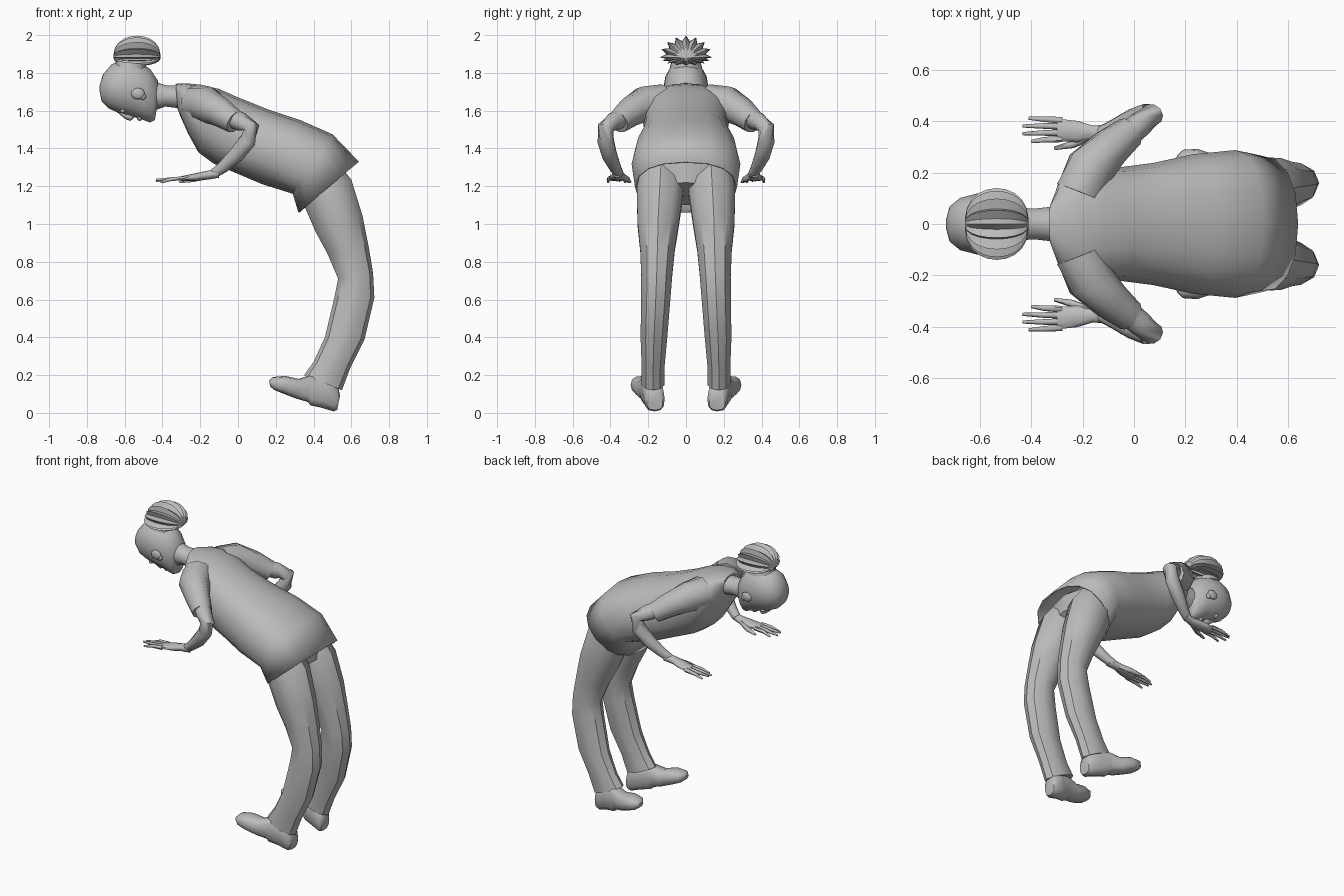
import bpy, bmesh
from math import sin, cos, pi, radians, copysign
from mathutils import Vector

cube = bpy.data.objects.get("Cube")
if cube:
    bpy.data.objects.remove(cube, do_unlink=True)

grey = bpy.data.materials.new("plain grey")
grey.use_nodes = True
tone = (0.5, 0.5, 0.5, 1)
grey.diffuse_color = tone
grey.node_tree.nodes["Principled BSDF"].inputs["Base Color"].default_value = tone


def finish(name, bm, mirror=False, angle=40, wall=0):
    bmesh.ops.recalc_face_normals(bm, faces=bm.faces)
    me = bpy.data.meshes.new(name)
    bm.to_mesh(me)
    bm.free()
    me.materials.append(grey)
    ob = bpy.data.objects.new(name, me)
    bpy.context.scene.collection.objects.link(ob)
    bpy.ops.object.select_all(action="DESELECT")
    ob.select_set(True)
    bpy.context.view_layer.objects.active = ob
    bpy.ops.object.shade_smooth_by_angle(angle=radians(angle))
    if wall:
        ob.modifiers.new("Cloth", "SOLIDIFY").thickness = wall
    if mirror:
        m = ob.modifiers.new("Mirror", "MIRROR")
        m.use_axis = (False, True, False)
        m.use_mirror_merge = False
    return ob


def skin(bm, rings, caps=(True, True)):
    """Join rings of points into one surface."""
    vs = [[bm.verts.new(p) for p in r] for r in rings]
    n = len(vs[0])
    for a, b in zip(vs, vs[1:]):
        for i in range(n):
            j = (i + 1) % n
            bm.faces.new((a[i], a[j], b[j], b[i]))
    for ring, cap in zip((vs[0], vs[-1]), caps):
        if cap:
            bm.faces.new(ring)


def loft(bm, sections, n=12, power=1.0, caps=(True, True)):
    """Sections: upper x, z, lower x, z, side offset, half width."""
    soft = lambda v: copysign(abs(v) ** power, v)
    rings = []
    for px, pz, qx, qz, yc, w in sections:
        mid = Vector(((px + qx) / 2, yc, (pz + qz) / 2))
        half = Vector(((px - qx) / 2, 0, (pz - qz) / 2))
        rings.append([mid + half * soft(cos(2 * pi * i / n))
                      + Vector((0, w * soft(sin(2 * pi * i / n)), 0)) for i in range(n)])
    skin(bm, rings, caps)


def tube(bm, path, n=8):
    """Path: x, y, z, radius."""
    pts = [Vector(p[:3]) for p in path]
    rings = []
    for i, p in enumerate(pts):
        t = (pts[min(i + 1, len(pts) - 1)] - pts[max(i - 1, 0)]).normalized()
        u = t.cross(Vector((0.3, -0.8, 0.5))).normalized()
        v = t.cross(u)
        rings.append([p + path[i][3] * (u * cos(2 * pi * k / n) + v * sin(2 * pi * k / n))
                      for k in range(n)])
    skin(bm, rings)


def ball(bm, centre, size, seg=12):
    made = bmesh.ops.create_uvsphere(bm, u_segments=seg, v_segments=seg // 2 + 2, radius=1)
    bmesh.ops.scale(bm, vec=size, verts=made["verts"])
    bmesh.ops.translate(bm, vec=centre, verts=made["verts"])


# Shirt body, open at the hem
bm = bmesh.new()
loft(bm, [(.64, 1.33, .32, 1.06, 0, .27), (.5, 1.475, .29, 1.16, 0, .288),
          (.33, 1.55, .13, 1.21, 0, .272), (.15, 1.61, 0, 1.265, 0, .238),
          (0, 1.67, -.13, 1.32, 0, .22), (-.1, 1.715, -.21, 1.38, 0, .23),
          (-.2, 1.738, -.265, 1.48, 0, .235), (-.28, 1.745, -.305, 1.57, 0, .16),
          (-.33, 1.742, -.32, 1.61, 0, .078)], 16, .85, (False, True))
finish("shirt", bm, wall=.008)

# Sleeves
bm = bmesh.new()
tube(bm, [(-.21, .12, 1.64, .1), (-.17, .22, 1.635, .096),
          (-.09, .3, 1.59, .078), (-.015, .36, 1.54, .063)], 10)
finish("sleeves", bm, True)

# Bent arms
bm = bmesh.new()
tube(bm, [(-.08, .3, 1.58, .05), (.02, .385, 1.54, .05), (.07, .425, 1.51, .045),
          (.05, .425, 1.44, .045), (-.01, .405, 1.365, .042), (-.08, .375, 1.3, .032),
          (-.13, .355, 1.265, .026)], 10)
finish("arms", bm, True, 60)

# Hands with spread fingers
bm = bmesh.new()
loft(bm, [(-.1, 1.295, -.1, 1.245, .365, .025), (-.16, 1.282, -.16, 1.235, .355, .03),
          (-.22, 1.27, -.22, 1.228, .36, .044), (-.3, 1.253, -.3, 1.226, .367, .046)], 10)
for i, tip in enumerate((-.4, -.435, -.435, -.41)):
    y = .332 + i * .024
    tube(bm, [(-.28, y, 1.242, .013), (-.35, y - .004 + i * .003, 1.238, .011),
              (tip, y - .01 + i * .006, 1.222 + .006 * (i % 3), .006)], 6)
tube(bm, [(-.17, .345, 1.255, .02), (-.24, .31, 1.235, .015), (-.31, .295, 1.222, .007)], 6)
finish("hands", bm, True, 60)

# Hips under the shirt
bm = bmesh.new()
loft(bm, [(.42, 1.44, .24, 1.24, 0, .24), (.55, 1.34, .32, 1.14, 0, .25),
          (.56, 1.22, .4, 1.1, 0, .16)], 12)
finish("hips", bm)

# Trouser legs
bm = bmesh.new()
loft(bm, [(.5, 1.36, .31, 1.24, .13, .11), (.6, 1.235, .345, 1.11, .137, .13),
          (.66, 1.04, .41, .96, .147, .115), (.692, .88, .475, .84, .151, .096),
          (.715, .74, .53, .71, .155, .086), (.722, .61, .51, .61, .16, .082),
          (.67, .39, .46, .4, .17, .074), (.595, .24, .4, .27, .174, .064),
          (.55, .12, .35, .2, .174, .064)], 10)
finish("trouser_legs", bm, True, 37)

# Shoes with raised toes
bm = bmesh.new()
loft(bm, [(.165, .17, .17, .14, .24, .025), (.185, .19, .195, .12, .237, .052),
          (.25, .196, .245, .1, .227, .066), (.32, .18, .31, .075, .21, .06),
          (.38, .2, .37, .058, .195, .052), (.385, .2, .385, .04, .193, .052),
          (.47, .2, .44, .028, .178, .054), (.53, .14, .505, .008, .167, .054),
          (.54, .09, .525, .015, .165, .042)], 12, .75)
finish("shoes", bm, True, 45)

# Neck
bm = bmesh.new()
loft(bm, [(-.28, 1.735, -.29, 1.61, 0, .073), (-.38, 1.733, -.385, 1.622, 0, .062),
          (-.49, 1.77, -.47, 1.59, 0, .065)], 14)
finish("neck", bm, angle=60)

# Head, looking down
bm = bmesh.new()
loft(bm, [(-.732, 1.735, -.732, 1.7, 0, .02), (-.716, 1.79, -.722, 1.65, 0, .068),
          (-.67, 1.845, -.685, 1.612, 0, .102), (-.6, 1.87, -.63, 1.587, 0, .118),
          (-.53, 1.862, -.575, 1.572, 0, .117), (-.465, 1.82, -.52, 1.558, 0, .102),
          (-.425, 1.76, -.465, 1.537, 0, .08), (-.415, 1.7, -.44, 1.55, 0, .05)], 16)
finish("head", bm, angle=70)

# Nose and lips
bm = bmesh.new()
tube(bm, [(-.635, 0, 1.6, .01), (-.59, 0, 1.572, .018), (-.572, 0, 1.566, .022),
          (-.558, 0, 1.575, .016)])
ball(bm, (-.52, 0, 1.56), (.014, .032, .014))
finish("nose_and_lips", bm, angle=60)

# Eyes
bm = bmesh.new()
ball(bm, (-.61, .045, 1.598), (.014, .022, .012))
finish("eyes", bm, True, 60)

# Ears
bm = bmesh.new()
ball(bm, (-.53, .113, 1.69), (.036, .014, .03))
ball(bm, (-.505, .108, 1.675), (.018, .012, .018))
finish("ears", bm, True, 60)

# Ridged hair bun and the band under it
bm = bmesh.new()
rings, ribs = [], 32
for k in range(11):
    t = .08 + (pi - .16) * k / 10
    ring = []
    for j in range(ribs):
        a = 2 * pi * j / ribs
        r = sin(t) ** .8 * (1 if j % 2 == 0 else .76)
        tall = .115 if sin(a) > 0 else .045
        ring.append((-.535 - .125 * cos(t), .14 * r * cos(a), 1.882 + tall * r * sin(a)))
    rings.append(ring)
skin(bm, rings)
finish("hair_bun", bm, angle=25)

bm = bmesh.new()
tube(bm, [(-.57, 0, 1.83, .085), (-.565, 0, 1.872, .075)], 16)
finish("hair_band", bm)
